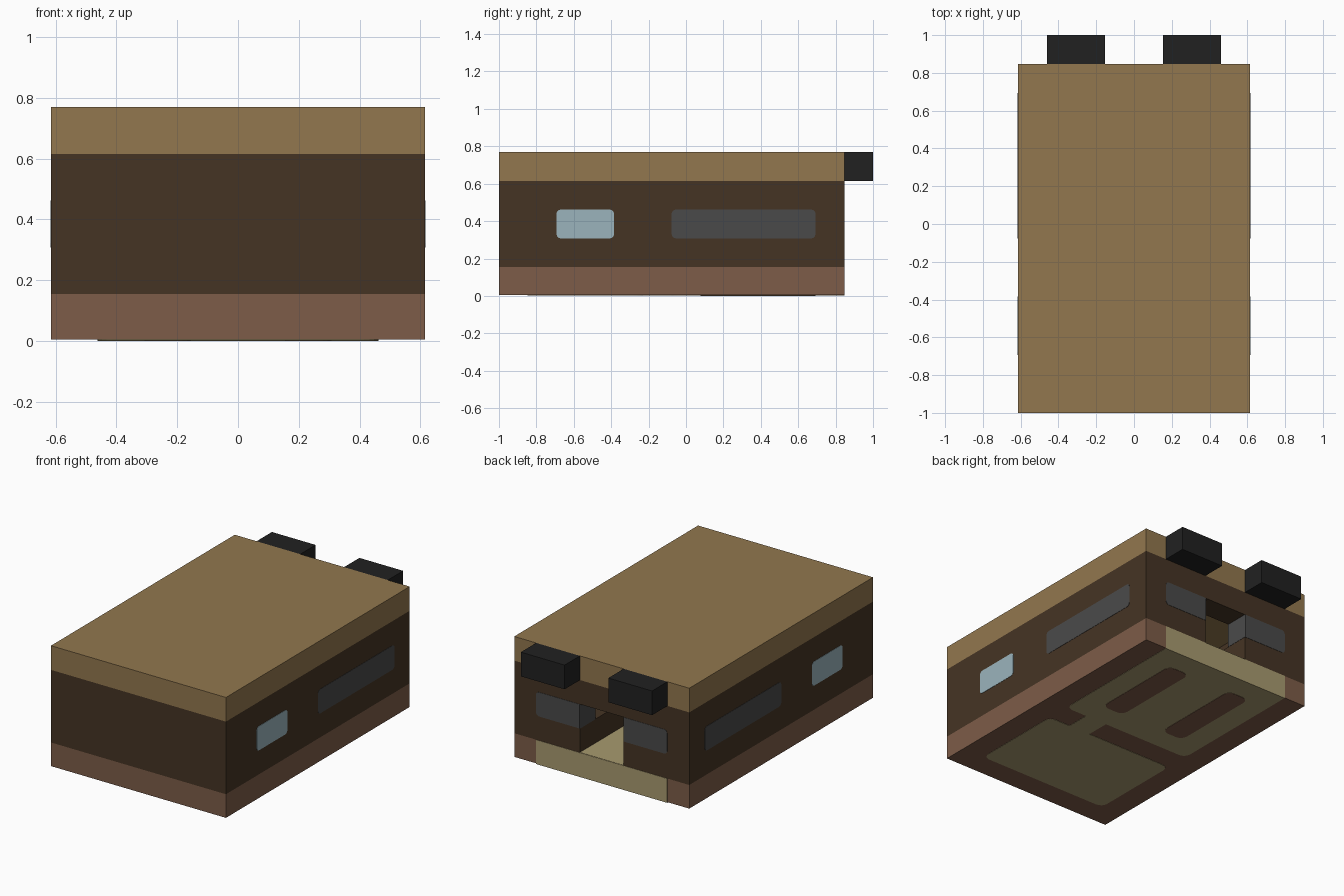
import bpy, bmesh, math
from mathutils import Vector

cube = bpy.data.objects.get("Cube")
if cube:
    bpy.data.objects.remove(cube, do_unlink=True)

U = 2 / 13      # one building block
T = 0.012       # plate thickness, in blocks


def material(name, rgb):
    def lin(c):
        c /= 255
        return c / 12.92 if c <= 0.04045 else ((c + 0.055) / 1.055) ** 2.4
    col = (*[lin(c) for c in rgb], 1)
    m = bpy.data.materials.new(name)
    m.use_nodes = True
    m.diffuse_color = col
    m.node_tree.nodes["Principled BSDF"].inputs["Base Color"].default_value = col
    return m


tan = material("tan", (146, 119, 78))
brown = material("dark_brown", (69, 52, 36))
clay = material("clay_brown", (125, 92, 72))
khaki = material("khaki", (168, 154, 111))
gray = material("dark_gray", (74, 74, 74))
pale = material("pale_blue", (155, 180, 188))
black = material("black", (33, 33, 33))


def finish(name, bm, mat):
    bmesh.ops.recalc_face_normals(bm, faces=bm.faces)
    bmesh.ops.scale(bm, vec=(U, U, U), verts=bm.verts)
    mesh = bpy.data.meshes.new(name)
    bm.to_mesh(mesh)
    bm.free()
    mesh.materials.append(mat)
    ob = bpy.data.objects.new(name, mesh)
    bpy.context.collection.objects.link(ob)
    return ob


def box(name, lo, hi, mat):
    bm = bmesh.new()
    lo, hi = Vector(lo), Vector(hi)
    for v in bmesh.ops.create_cube(bm, size=1)["verts"]:
        v.co = (lo + hi) / 2 + v.co * (hi - lo)
    return finish(name, bm, mat)


def plate(name, axis, start, end, u0, u1, v0, v1, mat, radii=(0, 0, 0, 0)):
    """Thin slab with rounded corners, in order low-low, high-low, high-high, low-high."""
    outline = []
    corners = [(u0, v0, 1, 1), (u1, v0, -1, 1), (u1, v1, -1, -1), (u0, v1, 1, -1)]
    for k, (u, v, su, sv) in enumerate(corners):
        r = radii[k]
        steps = 4 if r else 0
        for i in range(steps + 1):
            ang = math.pi * (1 + k / 2) + (i / steps * math.pi / 2 if steps else 0)
            outline.append((u + su * r + r * math.cos(ang), v + sv * r + r * math.sin(ang)))

    def place(u, v, w):
        return {"x": (w, u, v), "y": (u, w, v), "z": (u, v, w)}[axis]

    bm = bmesh.new()
    a = [bm.verts.new(place(u, v, start)) for u, v in outline]
    b = [bm.verts.new(place(u, v, end)) for u, v in outline]
    bm.faces.new(a)
    bm.faces.new(b)
    n = len(a)
    for i in range(n):
        j = (i + 1) % n
        bm.faces.new((a[i], a[j], b[j], b[i]))
    return finish(name, bm, mat)


# Base slab and roof slab
box("base", (-4, -6.5, 2 * T), (4, 5.5, 1), clay)
box("roof", (-4, -6.5, 4), (4, 5.5, 5), tan)

# Outer walls with the rear doorway
box("front_wall", (-4, -6.5, 1), (4, -5.5, 4), brown)
box("door_lintel", (-1, 4.5, 3), (1, 5.5, 4), brown)
for side, s in (("left", 1), ("right", -1)):
    def span(p, q):
        return min(s * p, s * q), max(s * p, s * q)

    x0, x1 = span(3, 4)
    box(side + "_wall", (x0, -5.5, 1), (x1, 5.5, 4), brown)
    x0, x1 = span(1, 3)
    box(side + "_rear_wall", (x0, 4.5, 1), (x1, 5.5, 4), brown)

    # Rear block under the roof edge
    box(side + "_rear_block", (x0, 5.5, 4), (x1, 6.5, 5), black)

    # Side windows, outside and inside
    r = (0.15,) * 4
    for face, w, d in (("outer", 4, T), ("inner", 3, -T)):
        plate(f"{side}_{face}_front_window", "x", s * w, s * (w + d), -4.5, -2.5, 2, 3, pale, r)
        plate(f"{side}_{face}_long_window", "x", s * w, s * (w + d), -0.5, 4.5, 2, 3, gray, r)

    # Rear windows wrap round into the doorway
    r = (0, 0.15, 0.15, 0) if s > 0 else (0.15, 0, 0, 0.15)
    plate(side + "_rear_window", "y", 5.5, 5.5 + T, x0, x1, 2, 3, gray, r)
    plate(side + "_rear_inner_window", "y", 4.5, 4.5 - T, x0, x1, 2, 3, gray, r)
    plate(side + "_doorway_window", "x", s, s * (1 - T), 4.5, 5.5, 2, 3, gray)

    # Bench and its mark under the base
    x0, x1 = span(1, 2)
    box(side + "_bench", (x0, 0.5, 1), (x1, 4.5, 2), brown)
    plate(side + "_bench_footing", "z", 0, 2 * T, x0, x1, 0.5, 4.5, clay, (0.3,) * 4)

# Inner partition with a doorway
box("partition_wide", (-3, -1.5, 1), (1, -0.5, 4), brown)
box("partition_narrow", (2, -1.5, 1), (3, -0.5, 4), brown)
box("partition_lintel", (1, -1.5, 3), (2, -0.5, 4), brown)

# Floor covering and its rear edge
plate("floor", "z", 1, 1 + T, -3, 3, -5.5, 4.5, khaki)
plate("floor_doorway", "z", 1, 1 + T, -1, 1, 4.5, 5.5, khaki)
plate("floor_rear_edge", "y", 5.5, 5.5 + T, -3, 3, 0, 1, khaki)

# Floor panels showing under the base
r = 0.3
plate("under_front", "z", T, 2 * T, -3, 3, -5.5, -1.5, khaki, (r, r, r, r))
plate("under_passage", "z", T, 2 * T, 1, 2, -1.5, -0.5, khaki)
plate("under_rear", "z", T, 2 * T, -3, 3, -0.5, 5.5, khaki, (r, r, 0, 0))
